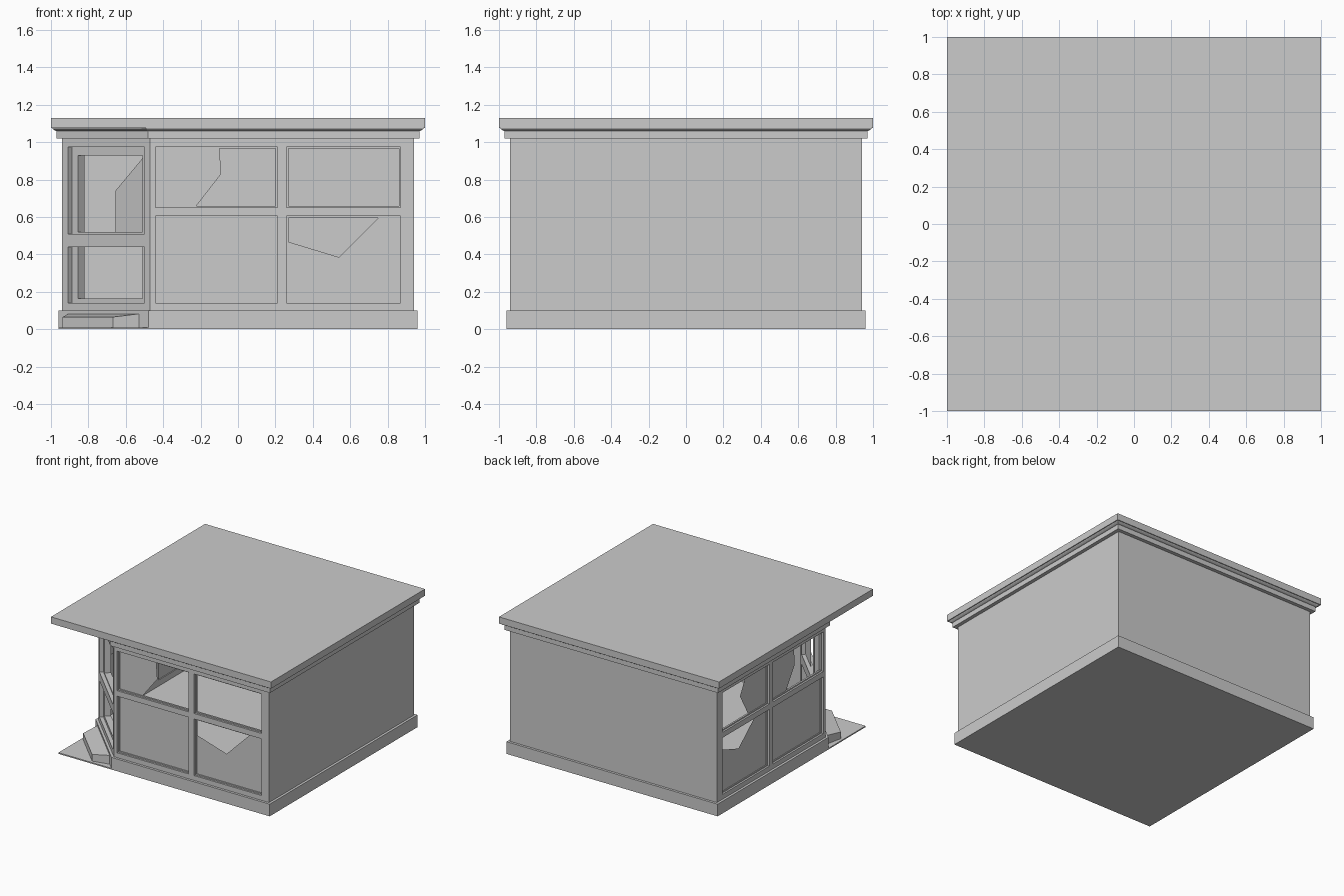
import bpy, bmesh
from mathutils import Matrix, Vector

if "Cube" in bpy.data.objects:
    bpy.data.objects.remove(bpy.data.objects["Cube"])

R = 2 ** -0.5


def finish(name, bm):
    bmesh.ops.recalc_face_normals(bm, faces=bm.faces)
    me = bpy.data.meshes.new(name)
    bm.to_mesh(me)
    bm.free()
    ob = bpy.data.objects.new(name, me)
    bpy.context.collection.objects.link(ob)
    return ob


def loft(name, rings):
    """Solid through a stack of equal-length point rings."""
    bm = bmesh.new()
    loops = [[bm.verts.new(p) for p in r] for r in rings]
    n = len(loops[0])
    for a, b in zip(loops, loops[1:]):
        for i in range(n):
            bm.faces.new((a[i], a[(i + 1) % n], b[(i + 1) % n], b[i]))
    bm.faces.new(loops[0])
    bm.faces.new(loops[-1])
    return finish(name, bm)


def outline(s, z):
    """Square plan of half size s with the front left corner cut off."""
    c = 1.41 + (s - 0.94) / R - s
    return [(-c, -s, z), (s, -s, z), (s, s, z), (-s, s, z), (-s, -c, z)]


def square(s, z):
    return [(-s, -s, z), (s, -s, z), (s, s, z), (-s, s, z)]


def frame(origin, u, inward):
    """Wall space: x along the wall, y into the building, z up."""
    m = Matrix((u, inward, (0, 0, 1))).transposed().to_4x4()
    return Matrix.Translation(origin) @ m


def lattice(name, m, us, zs, y0, depth):
    """Wall sheet whose odd cells in both directions are left open."""
    bm = bmesh.new()
    v = [[bm.verts.new((u, y0, z)) for z in zs] for u in us]
    for i in range(len(us) - 1):
        for j in range(len(zs) - 1):
            if not (i % 2 and j % 2):
                bm.faces.new((v[i][j], v[i + 1][j], v[i + 1][j + 1], v[i][j + 1]))
    ext = bmesh.ops.extrude_face_region(bm, geom=bm.faces[:], use_keep_orig=True)
    moved = [g for g in ext["geom"] if isinstance(g, bmesh.types.BMVert)]
    bmesh.ops.translate(bm, verts=moved, vec=(0, depth, 0))
    bm.transform(m)
    return finish(name, bm)


def glass(name, m, pts, y):
    bm = bmesh.new()
    bm.faces.new([bm.verts.new(m @ Vector((u, y, z))) for u, z in pts])
    return finish(name, bm)


def inset(vals, d):
    """Shrink every opening of a lattice axis by d."""
    out = vals[:]
    for i in range(1, len(vals) - 1):
        out[i] += d if i % 2 else -d
    return out


front = frame((0, -0.94, 0), (1, 0, 0), (0, 1, 0))
left = frame((-0.94, 0, 0), (0, -1, 0), (1, 0, 0))
corner = frame((-0.705, -0.705, 0), (R, -R, 0), (R, R, 0))
right = frame((0.94, 0, 0), (0, 1, 0), (-1, 0, 0))
back = frame((0, 0.94, 0), (-1, 0, 0), (0, -1, 0))

# Base, cornice and roof
loft("plinth", [outline(0.96, 0), outline(0.96, 0.10)])
loft("cornice_band", [outline(0.97, 1.02), outline(0.97, 1.06)])
loft("cornice_cove", [outline(0.972, 1.06), outline(0.98, 1.063),
                      outline(0.99, 1.07), outline(0.995, 1.08)])
loft("roof_slab", [square(1.0, 1.075), square(1.0, 1.13)])

# Plain walls
for name, m in (("right_wall", right), ("back_wall", back)):
    lattice(name, m, [-0.94, 0.94], [0.10, 1.02], 0, 0.02)

# Shop windows: outer lattice plus a slightly narrower sash behind it
zs = [0.10, 0.14, 0.605, 0.65, 0.975, 1.02]
fu = [-0.47, -0.44, 0.21, 0.26, 0.87, 0.94]
lu = [-u for u in reversed(fu)]
for name, m, us in (("front", front, fu), ("left", left, lu)):
    lattice(name + "_window_wall", m, us, zs, 0, 0.015)
    lattice(name + "_window_sash", m, inset(us, 0.01), inset(zs, 0.01), 0.015, 0.015)

# Whole and broken panes
y = 0.022
glass("front_pane_lower_left", front, [(-0.44, 0.14), (0.21, 0.14), (0.21, 0.605), (-0.44, 0.605)], y)
glass("front_pane_lower_right", front, [(0.26, 0.14), (0.87, 0.14), (0.87, 0.605), (0.76, 0.605),
                                        (0.54, 0.385), (0.26, 0.47)], y)
glass("front_pane_upper_left", front, [(-0.44, 0.65), (-0.23, 0.65), (-0.09, 0.83),
                                       (-0.10, 0.975), (-0.44, 0.975)], y)
glass("left_pane_lower_right", left, [(-0.21, 0.14), (0.44, 0.14), (0.44, 0.605), (-0.21, 0.605)], y)
glass("left_pane_lower_left", left, [(-0.87, 0.14), (-0.26, 0.14), (-0.26, 0.605), (-0.41, 0.605),
                                     (-0.63, 0.42), (-0.87, 0.50)], y)
glass("left_pane_upper_left", left, [(-0.50, 0.65), (-0.26, 0.65), (-0.26, 0.975),
                                     (-0.54, 0.975), (-0.61, 0.84)], y)
glass("left_pane_upper_right", left, [(-0.21, 0.65), (-0.02, 0.65), (0.10, 0.83),
                                      (0.09, 0.975), (-0.21, 0.975)], y)

# Corner doorway, recessed door and its glass shard
lattice("door_surround", corner, [-0.332, -0.29, 0.29, 0.332],
        [0.10, 0.14, 0.44, 0.51, 0.975, 1.02], 0, 0.03)
lattice("door", corner, [-0.32, -0.244, 0.244, 0.32],
        [0.10, 0.165, 0.44, 0.52, 0.93, 1.02], 0.03, 0.05)
glass("door_shard", corner, [(0.02, 0.52), (0.244, 0.52), (0.244, 0.93), (0.02, 0.74)], 0.05)

# Corner paving and tapered doorstep
tri = [(-0.96, -0.96), (-0.47, -0.96), (-0.96, -0.47)]
loft("corner_paving", [[(a, b, z) for a, b in tri] for z in (0, 0.01)])
step = [(-0.28, 0, 0.085), (0.28, 0, 0.085), (0.19, -0.14, 0.065), (-0.19, -0.14, 0.065)]
loft("doorstep", [[corner @ Vector((a, b, 0.005)) for a, b, _ in step],
                  [corner @ Vector(p) for p in step]])
